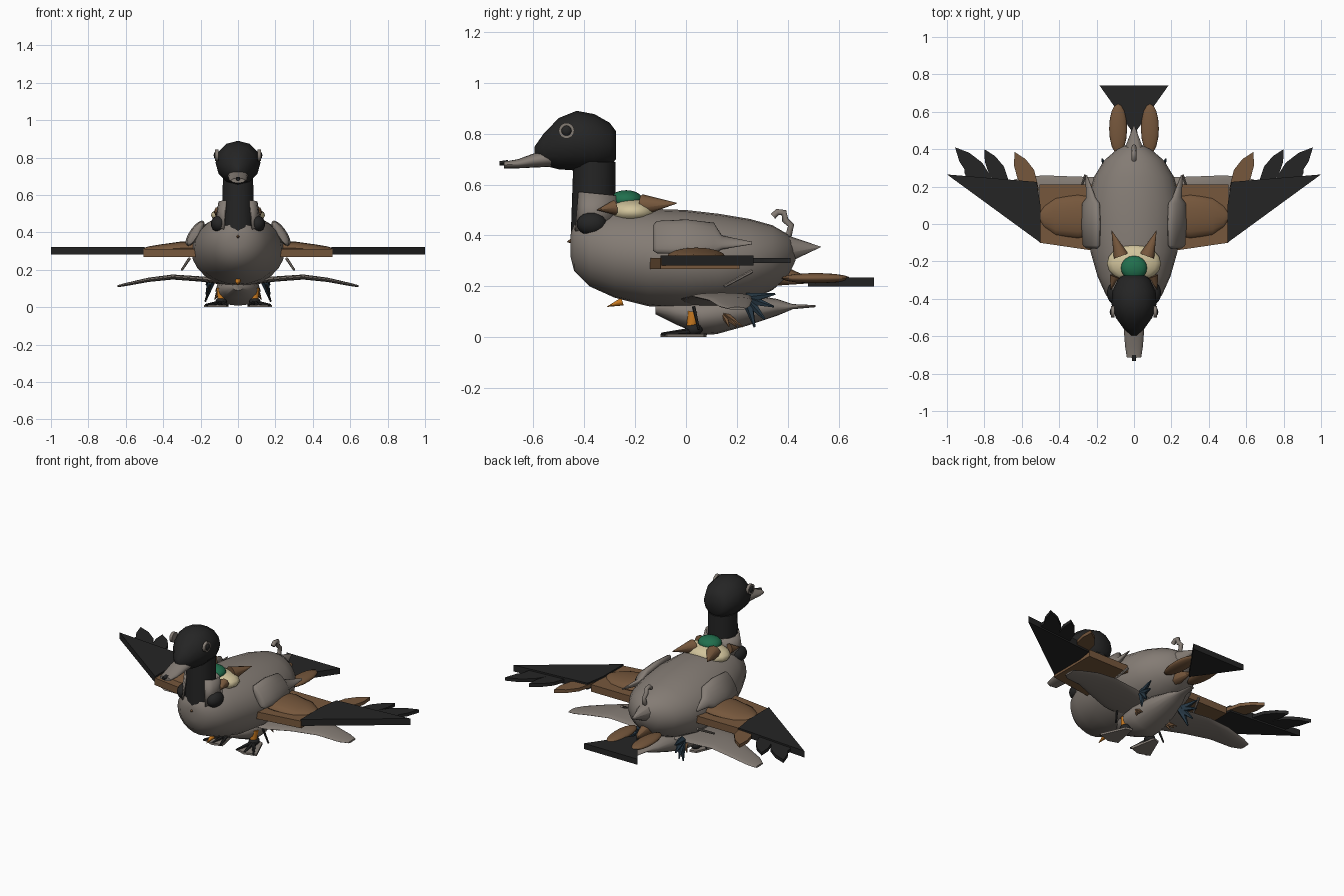
import bpy, bmesh, math
from mathutils import Vector, Matrix

cube = bpy.data.objects.get("Cube")
if cube:
    bpy.data.objects.remove(cube, do_unlink=True)


def material(name, rgb):
    m = bpy.data.materials.new(name)
    m.use_nodes = True
    color = (*rgb, 1)
    m.diffuse_color = color
    bsdf = next(n for n in m.node_tree.nodes if n.type == "BSDF_PRINCIPLED")
    bsdf.inputs["Base Color"].default_value = color
    return m


GREY = material("warm grey", (.23, .2, .175))
BLACK = material("charcoal", (.018, .018, .018))
BROWN = material("brown", (.18, .095, .045))
CREAM = material("cream", (.64, .55, .33))
GREEN = material("green", (.015, .16, .075))
ORANGE = material("orange", (.6, .2, .015))
NAVY = material("navy", (.02, .04, .06))


def finish(name, bm, mat, angle=40):
    bmesh.ops.recalc_face_normals(bm, faces=bm.faces)
    mesh = bpy.data.meshes.new(name)
    bm.to_mesh(mesh)
    bm.free()
    mesh.materials.append(mat)
    for p in mesh.polygons:
        p.use_smooth = True
    mesh.set_sharp_from_angle(angle=math.radians(angle))
    ob = bpy.data.objects.new(name, mesh)
    bpy.context.collection.objects.link(ob)
    return ob


def loft(name, rows, mat, axis="y", n=16, side=1, shear=0):
    """Rows are (position, sideways centre, half width, bottom, top)."""
    bm = bmesh.new()
    rings = []
    for t, c, w, z0, z1 in rows:
        ring = []
        for i in range(n):
            a = math.tau * i / n
            dz = (z1 - z0) / 2 * math.sin(a)
            h = c + w * math.cos(a) - shear * dz
            z = (z0 + z1) / 2 + dz
            ring.append(bm.verts.new((side * h, t, z) if axis == "y" else (side * t, h, z)))
        rings.append(ring)
    for a, b in zip(rings, rings[1:]):
        for i in range(n):
            j = (i + 1) % n
            bm.faces.new((a[i], a[j], b[j], b[i]))
    bm.faces.new(rings[0])
    bm.faces.new(rings[-1])
    return finish(name, bm, mat, 55)


def plate(name, pts, z0, z1, mat, side=1):
    bm = bmesh.new()
    face = bm.faces.new([bm.verts.new((side * x, y, z0)) for x, y in pts])
    ext = bmesh.ops.extrude_face_region(bm, geom=[face])
    top = [v for v in ext["geom"] if isinstance(v, bmesh.types.BMVert)]
    bmesh.ops.translate(bm, verts=top, vec=(0, 0, z1 - z0))
    return finish(name, bm, mat)


def feather(name, base, tip, width, mat, side):
    a, b = Vector(base), Vector(tip)
    d = (b - a).normalized()
    p = Vector((-d.y, d.x)) * width / 2
    pts = [a - p * .5, a.lerp(b, .45) - p, a.lerp(b, .75) - p * .7, b,
           a.lerp(b, .75) + p * .7, a.lerp(b, .45) + p, a + p * .5]
    return plate(name, pts, .292, .312, mat, side)


def spike(name, a, b, r, mat, r2=.001, sides=8, side=1):
    a, b = (Vector((side * p[0], p[1], p[2])) for p in (a, b))
    d = b - a
    m = Matrix.Translation((a + b) / 2) @ d.to_track_quat("Z", "Y").to_matrix().to_4x4()
    bm = bmesh.new()
    bmesh.ops.create_cone(bm, cap_ends=True, segments=sides, radius1=r, radius2=r2,
                          depth=d.length, matrix=m)
    return finish(name, bm, mat, 50)


def ball(name, c, r, mat, side=1):
    m = Matrix.Translation((side * c[0], c[1], c[2])) @ Matrix.Diagonal((*r, 1))
    bm = bmesh.new()
    bmesh.ops.create_uvsphere(bm, u_segments=16, v_segments=10, radius=1, matrix=m)
    return finish(name, bm, mat, 60)


def tube(name, pts, r, mat):
    cu = bpy.data.curves.new(name, "CURVE")
    cu.dimensions = "3D"
    cu.bevel_depth, cu.bevel_resolution, cu.use_fill_caps = r, 2, True
    sp = cu.splines.new("POLY")
    sp.points.add(len(pts) - 1)
    for q, p in zip(sp.points, pts):
        q.co = (*p, 1)
    cu.materials.append(mat)
    ob = bpy.data.objects.new(name, cu)
    bpy.context.collection.objects.link(ob)


# Body and lower belly
loft("body", [(-.455, 0, .03, .32, .4), (-.44, 0, .09, .26, .45), (-.38, 0, .15, .2, .48),
              (-.28, 0, .195, .155, .5), (-.15, 0, .232, .122, .505), (0, 0, .25, .11, .5),
              (.13, 0, .245, .115, .485), (.25, 0, .215, .145, .465), (.34, 0, .16, .185, .44),
              (.4, 0, .09, .235, .405), (.43, 0, .025, .3, .36)], GREY, n=24)
loft("lower_belly", [(-.12, 0, .03, .09, .13), (-.04, 0, .09, .05, .15), (.06, 0, .12, .008, .16),
                     (.12, 0, .12, .012, .17), (.24, 0, .1, .045, .17), (.36, 0, .06, .085, .15),
                     (.42, 0, .03, .11, .13), (.51, 0, .015, .118, .126)], GREY)

# Neck, head and bill
spike("neck", (0, -.365, .4), (0, -.36, .69), .088, BLACK, .083, 14)
loft("head", [(-.595, 0, .015, .71, .75), (-.56, 0, .055, .675, .8), (-.5, 0, .098, .66, .862),
              (-.43, 0, .12, .655, .89), (-.36, 0, .116, .655, .877), (-.3, 0, .088, .67, .843),
              (-.275, 0, .06, .7, .81)], BLACK, n=12)
loft("bill", [(-.53, 0, .055, .67, .74), (-.6, 0, .052, .667, .722), (-.66, 0, .047, .664, .7),
              (-.715, 0, .038, .664, .69)], GREY)
loft("bill_tip", [(-.7, 0, .014, .678, .697), (-.733, 0, .01, .674, .692)], BLACK, n=8)

# Open collar wrapped round the back of the neck
bm = bmesh.new()
steps = [math.radians(-50 + 28 * i) for i in range(11)]
lower, upper = ([bm.verts.new((r * math.cos(a), -.355 + r * .85 * math.sin(a), z - .03 * math.sin(a) * k))
                 for a in steps] for r, z, k in ((.125, .44, -1), (.105, .565, .3)))
for i in range(len(steps) - 1):
    bm.faces.new((lower[i], lower[i + 1], upper[i + 1], upper[i]))
collar = finish("neck_collar", bm, GREY)
collar.modifiers.new("thickness", "SOLIDIFY").thickness = .01

# Cape patches behind the neck
ball("cream_cape", (0, -.21, .492), (.145, .1, .052), CREAM)
ball("green_patch", (0, -.235, .54), (.07, .065, .038), GREEN)
spike("breast_spike_upper", (0, -.44, .38), (0, -.468, .375), .016, BROWN)
spike("breast_spike_lower", (0, -.25, .14), (0, -.31, .12), .016, ORANGE)

# Tail
plate("tail_fan", [(0, .48), (.184, .74), (-.184, .74)], .2, .235, BLACK)
spike("tail_base", (0, .34, .25), (0, .52, .215), .05, BROWN)
spike("rump_point", (0, .36, .345), (0, .53, .355), .07, GREY, sides=10)
tube("tail_curl", [(0, .37, .38), (0, .405, .405), (0, .413, .44), (0, .39, .46),
                   (0, .385, .49), (0, .36, .492), (0, .342, .475)], .013, GREY)

for s, tag in ((1, "left"), (-1, "right")):
    # Eye
    bm = bmesh.new()
    place = Matrix.Translation((s * .113, -.47, .812)) @ Matrix.Rotation(math.pi / 2, 4, "Y")
    bmesh.ops.create_cone(bm, cap_ends=True, segments=14, radius1=.031, radius2=.031,
                          depth=.018, matrix=place)
    finish(tag + "_eye_ring", bm, GREY)
    ball(tag + "_eye", (.118, -.47, .812), (.012, .021, .021), BLACK, s)

    # Neck base and cape points
    ball(tag + "_neck_patch", (.1, -.37, .445), (.045, .06, .046), BLACK, s)
    spike(tag + "_cape_point", (.07, -.17, .52), (.12, -.035, .527), .042, BROWN, sides=10, side=s)
    spike(tag + "_collar_point", (.1, -.28, .51), (.125, -.35, .5), .03, BROWN, side=s)

    # Upper wing
    loft(tag + "_shoulder", [(-.13, .225, .012, .34, .44), (-.115, .228, .03, .33, .457),
                             (.0, .23, .035, .325, .463), (.11, .23, .033, .33, .45),
                             (.14, .23, .022, .345, .4), (.26, .255, .004, .365, .375)],
         GREY, side=s, shear=.55)
    plate(tag + "_wing_board", [(.18, -.148), (.505, -.1), (.505, .21), (.18, .21)], .268, .312, BROWN, s)
    loft(tag + "_wing_dome", [(.2, .04, .1, .28, .35), (.3, .04, .115, .28, .352),
                              (.42, .04, .1, .28, .335), (.48, .04, .06, .28, .325),
                              (.507, .04, .025, .29, .315)], BROWN, "x", side=s)
    plate(tag + "_wing_tip", [(.5, -.1), (1, .265), (.52, .225), (.5, .1)], .282, .322, BLACK, s)
    feather(tag + "_outer_feather", (.76, .2), (.957, .41), .1, BLACK, s)
    feather(tag + "_middle_feather", (.68, .19), (.8, .4), .09, BLACK, s)
    feather(tag + "_third_feather", (.86, .2), (.885, .375), .07, BLACK, s)
    feather(tag + "_inner_feather", (.53, .17), (.638, .385), .1, BROWN, s)
    spike(tag + "_wing_strut", (.26, .26, .26), (.3, .15, .2), .008, GREY, .006, 6, s)

    # Swept lower wing
    loft(tag + "_lower_wing", [(.04, .11, .12, .115, .155), (.2, .115, .135, .137, .165),
                               (.35, .14, .115, .148, .175), (.48, .175, .085, .135, .158),
                               (.6, .19, .06, .113, .13), (.645, .2, .035, .107, .118)],
         GREY, "x", side=s)

    # Tail side feathers
    ball(tag + "_tail_leaf", (.085, .51, .232), (.048, .135, .02), BROWN, s)
    for i, (y, z) in enumerate(((.35, .17), (.345, .12), (.31, .07), (.27, .04))):
        spike(f"{tag}_navy_feather_{i}", (.14, .24, .15), (.17, y, z), .024, NAVY, .004, 5, s)
    for i, y in enumerate((.17, .2, .225)):
        spike(f"{tag}_brown_tuft_{i}", (.1, .15, .09), (.125, y, .04), .016, BROWN, .002, 5, s)

    # Leg and webbed foot
    spike(tag + "_leg", (.09, .03, .1), (.09, .02, .02), .026, ORANGE, .018, 10, s)
    ball(tag + "_ankle", (.09, .03, .03), (.03, .035, .025), BLACK, s)
    plate(tag + "_web", [(.08, .08), (.05, -.08), (.11, -.1), (.182, -.075), (.12, .07)], 0, .012, GREY, s)
    for i, x in enumerate((.055, .11, .172)):
        spike(f"{tag}_toe_{i}", (.09, .03, .025), (x, -.095, .012), .014, BLACK, .006, 6, s)
    spike(tag + "_spur", (.15, .03, .12), (.175, .05, .03), .007, BLACK, .005, 6, s)
